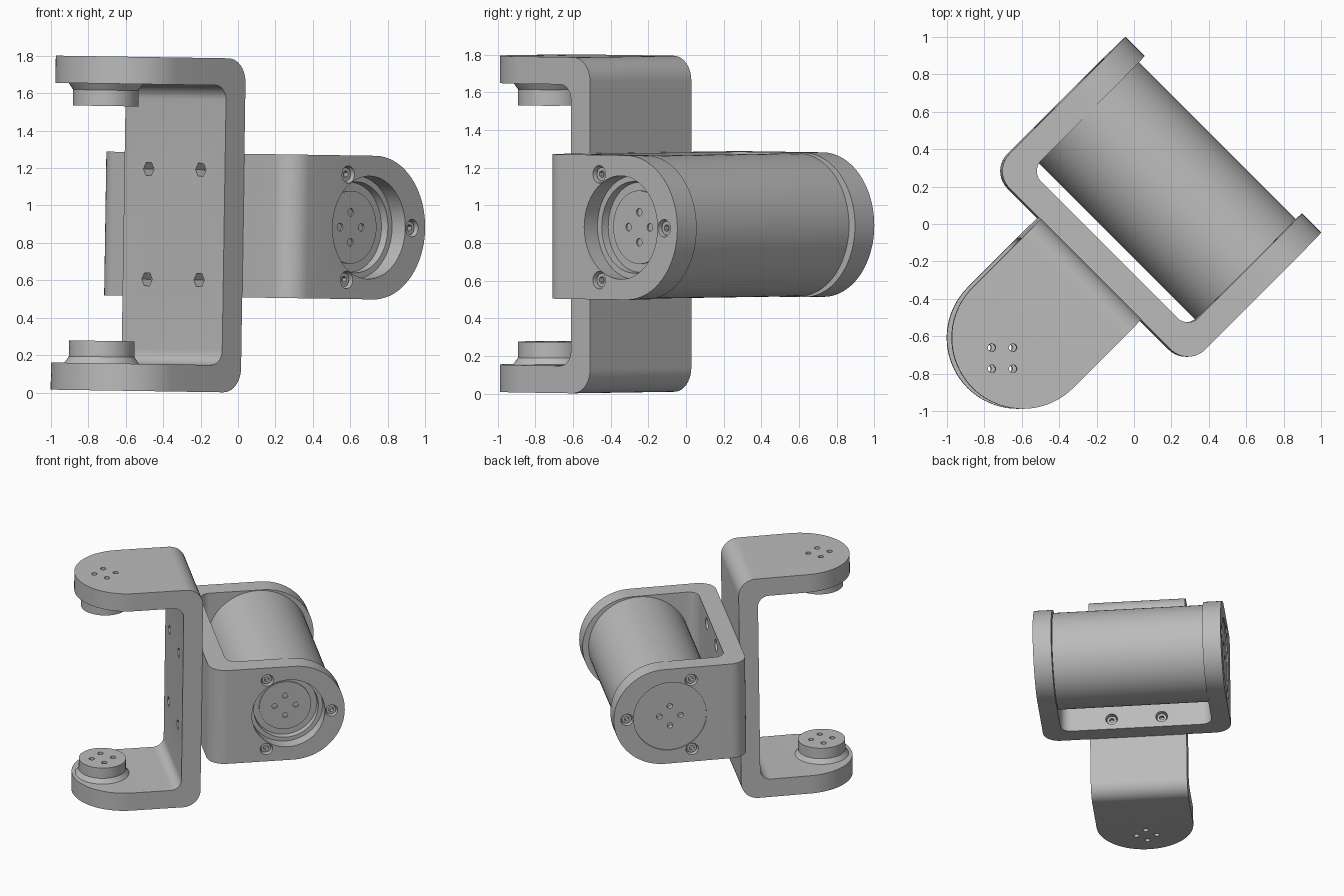
import bpy, bmesh
from math import pi, sin, cos, radians
from mathutils import Matrix, Vector

cube = bpy.data.objects.get("Cube")
if cube:
    bpy.data.objects.remove(cube)

grey = bpy.data.materials.new("machined_grey")
grey.use_nodes = True
colour = (0.5, 0.5, 0.5, 1)
grey.diffuse_color = colour
grey.node_tree.nodes["Principled BSDF"].inputs["Base Color"].default_value = colour

# Whole assembly is turned 45 degrees and leans slightly
MID = 0.893
T = Matrix.Translation
LEAN = T((0, 0, MID)) @ Matrix.Rotation(0.0155, 4, 'Y') @ Matrix.Rotation(radians(-45), 4, 'Z')
# Bracket frames: X = span between arms, Y = arm direction, Z = width
SIDE = LEAN @ T((0, -0.34, 0))
UPRIGHT = LEAN @ T((0, -0.34, 0)) @ Matrix(((0, 0, 1, 0), (0, -1, 0, 0), (1, 0, 0, 0), (0, 0, 0, 1)))
THICK = 0.145


def make(name, bm, frame):
    bmesh.ops.recalc_face_normals(bm, faces=bm.faces)
    mesh = bpy.data.meshes.new(name)
    bm.to_mesh(mesh)
    bm.free()
    mesh.materials.append(grey)
    obj = bpy.data.objects.new(name, mesh)
    obj.matrix_world = frame
    bpy.context.collection.objects.link(obj)
    return obj


def prism(name, points, offset, frame):
    """Extrude a closed 3D outline along an offset."""
    bm = bmesh.new()
    face = bm.faces.new([bm.verts.new(p) for p in points])
    moved = bmesh.ops.extrude_face_region(bm, geom=[face])["geom"]
    bmesh.ops.translate(bm, vec=offset, verts=[g for g in moved if isinstance(g, bmesh.types.BMVert)])
    return make(name, bm, frame)


def rods(name, specs, frame):
    """Round bars given as (start, end, start radius, end radius, sides)."""
    bm = bmesh.new()
    for start, end, r1, r2, sides in specs:
        a, b = Vector(start), Vector(end)
        turn = (b - a).to_track_quat('Z', 'Y').to_matrix().to_4x4()
        bmesh.ops.create_cone(bm, cap_ends=True, segments=sides, radius1=r1, radius2=r2,
                              depth=(b - a).length, matrix=T((a + b) / 2) @ turn)
    return make(name, bm, frame)


def boolean(obj, cutter, mode='DIFFERENCE'):
    cutter.hide_render = True
    mod = obj.modifiers.new("cut", 'BOOLEAN')
    mod.operation, mod.object, mod.solver = mode, cutter, 'EXACT'
    bpy.context.view_layer.update()
    bpy.context.view_layer.objects.active = obj
    bpy.ops.object.modifier_apply(modifier=mod.name)
    bpy.data.objects.remove(cutter)


def smooth(obj):
    bpy.ops.object.select_all(action='DESELECT')
    obj.select_set(True)
    bpy.context.view_layer.objects.active = obj
    bpy.ops.object.shade_smooth_by_angle(angle=radians(30))


def arc(cx, cy, r, start, end, steps):
    return [(cx + r * cos(start + (end - start) * i / steps),
             cy + r * sin(start + (end - start) * i / steps)) for i in range(steps + 1)]


def bracket(name, half, depth, width, frame):
    """U channel with rounded corners and half-round arm tips."""
    ro, ri, inner = 0.13, 0.08, half - THICK
    u = [(-half, depth + 0.1)] + arc(-half + ro, ro, ro, pi, 1.5 * pi, 10)
    u += arc(half - ro, ro, ro, -pi / 2, 0, 10) + [(half, depth + 0.1), (inner, depth + 0.1)]
    u += arc(inner - ri, THICK + ri, ri, 0, -pi / 2, 8)
    u += arc(-inner + ri, THICK + ri, ri, 1.5 * pi, pi, 8) + [(-inner, depth + 0.1)]
    obj = prism(name, [(x, y, -width - 0.05) for x, y in u], (0, 0, 2 * width + 0.1), frame)
    tip = [(-0.1, -width)] + arc(depth - width, 0, width, -pi / 2, pi / 2, 40) + [(-0.1, width)]
    mask = prism("tip_mask", [(-half - 0.1, y, z) for y, z in tip], (2 * half + 0.2, 0, 0), frame)
    boolean(obj, mask, 'INTERSECT')
    return obj


def pin_holes(y, x1, x2):
    return [((x1, y + 0.08 * cos(k * pi / 2), 0.08 * sin(k * pi / 2)),
             (x2, y + 0.08 * cos(k * pi / 2), 0.08 * sin(k * pi / 2)), 0.021, 0.021, 16)
            for k in range(4)]


def screws(name, body, seats, frame):
    """Sink socket screws into the body at (point, outward direction)."""
    seats = [(Vector(p), Vector(n)) for p, n in seats]
    boolean(body, rods("seat_cutter", [(p + n * 0.005, p - n * 0.06, 0.047, 0.042, 24)
                                       for p, n in seats], frame))
    heads = rods(name, [(p - n * 0.02, p - n * 0.065, 0.037, 0.037, 24) for p, n in seats], frame)
    boolean(heads, rods("socket_cutter", [(p, p - n * 0.05, 0.02, 0.02, 6) for p, n in seats], frame))
    smooth(heads)


# Side bracket holding the motor
HALF, AXIS = 0.74, 0.59
side = bracket("side_bracket", HALF, 1.015, 0.384, SIDE)
boolean(side, rods("mouth_cutter", [((HALF + 0.02, AXIS, 0), (HALF - 0.1, AXIS, 0), 0.275, 0.275, 64)], SIDE))
boolean(side, rods("bore_cutter", [((HALF - 0.08, AXIS, 0), (HALF - 0.2, AXIS, 0), 0.245, 0.235, 64)], SIDE))
boolean(side, rods("cap_cutter", [((-HALF - 0.02, AXIS, 0), (-HALF + 0.01, AXIS, 0), 0.275, 0.275, 64)], SIDE))
boolean(side, rods("pin_cutter", pin_holes(AXIS, -HALF - 0.02, -HALF + 0.05), SIDE))

ring = [(AXIS + 0.325 * cos(k * 2 * pi / 3), 0.325 * sin(k * 2 * pi / 3)) for k in range(3)]
seats = [((s * HALF, y, z), (s, 0, 0)) for s in (-1, 1) for y, z in ring]
seats += [((x, THICK, z), (0, 1, 0)) for x in (-0.197, 0.197) for z in (-0.295, 0.295)]
screws("socket_screws", side, seats, SIDE)
smooth(side)

# Motor drum and its output disc
drum = rods("motor_drum", [((-0.597, AXIS, 0), (0.592, AXIS, 0), 0.38, 0.38, 96)], SIDE)
smooth(drum)
disc = rods("output_disc", [((0.58, AXIS, 0), (0.602, AXIS, 0), 0.195, 0.195, 64)], SIDE)
boolean(disc, rods("pin_cutter", pin_holes(AXIS, 0.57, 0.65), SIDE))
smooth(disc)

# Upright bracket with hex pockets in its back plate
PIVOT = 0.675
upright = bracket("upright_bracket", MID, 0.90, 0.38, UPRIGHT)
boolean(upright, rods("hex_cutter", [((x, THICK + 0.02, z), (x, THICK - 0.07, z), 0.04, 0.04, 6)
                                     for x in (-0.295, 0.295) for z in (-0.197, 0.197)], UPRIGHT))
boolean(upright, rods("pin_cutter", pin_holes(PIVOT, -1, 1), UPRIGHT))
smooth(upright)

# Pivot bosses facing each other on the upright arms
for label, s in (("lower", -1), ("upper", 1)):
    base = s * (MID - THICK)
    boss = rods(label + "_pivot_boss", [((base, PIVOT, 0), (base - s * 0.12, PIVOT, 0), 0.175, 0.175, 64)], UPRIGHT)
    boolean(boss, rods("pin_cutter", pin_holes(PIVOT, base + s * 0.05, base - s * 0.2), UPRIGHT))
    smooth(boss)
    flare = rods(label + "_boss_flare", [((base, PIVOT, 0), (base - s * 0.035, PIVOT, 0), 0.2, 0.175, 64)], UPRIGHT)
    boolean(flare, rods("pin_cutter", pin_holes(PIVOT, base + s * 0.05, base - s * 0.2), UPRIGHT))
    smooth(flare)
